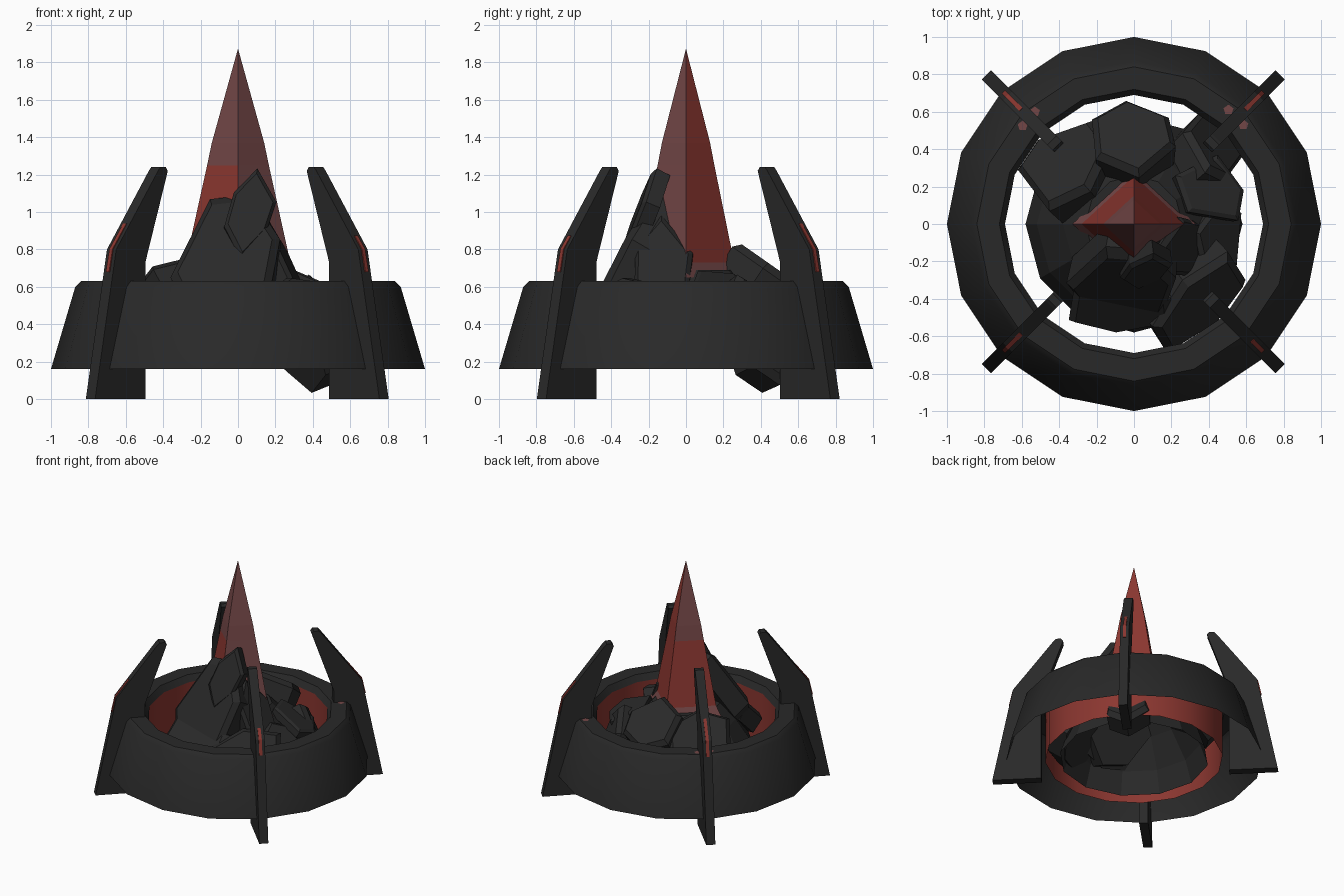
import bpy, bmesh, math, random
from mathutils import Vector, Matrix

if "Cube" in bpy.data.objects:
    bpy.data.objects.remove(bpy.data.objects["Cube"])

random.seed(4)


def material(name, rgb):
    m = bpy.data.materials.new(name)
    m.diffuse_color = (*rgb, 1)
    m.use_nodes = True
    m.node_tree.nodes["Principled BSDF"].inputs["Base Color"].default_value = m.diffuse_color
    return m


STONE = material("dark stone", (0.022, 0.022, 0.022))
RED = material("glowing red", (0.26, 0.038, 0.03))
PINK = material("dusty red", (0.17, 0.062, 0.062))


def finish(name, bm, *mats, normals=True):
    if normals:
        bmesh.ops.recalc_face_normals(bm, faces=bm.faces)
    me = bpy.data.meshes.new(name)
    bm.to_mesh(me)
    bm.free()
    ob = bpy.data.objects.new(name, me)
    bpy.context.collection.objects.link(ob)
    for m in mats:
        me.materials.append(m)
    return ob


def lathe(profile, sides, bm, mat_of=lambda seg, side: 0):
    """Open shell of rings (radius, z) joined by quads."""
    rings = [[bm.verts.new((r * math.cos(2 * math.pi * i / sides),
                            r * math.sin(2 * math.pi * i / sides), z))
              for i in range(sides)] for r, z in profile]
    for s in range(len(rings) - 1):
        a, b = rings[s], rings[s + 1]
        for i in range(sides):
            j = (i + 1) % sides
            f = bm.faces.new((a[i], a[j], b[j], b[i]))
            f.material_index = mat_of(s, i)
    return rings


# Outer ring: sloping skirt, bevelled rim, red inner wall, open underneath
bm = bmesh.new()
lathe([(1.0, 0.16), (0.87, 0.60), (0.84, 0.63), (0.72, 0.63), (0.69, 0.58), (0.69, 0.16)],
      16, bm, lambda s, i: 1 if s == 4 else 0)
ring = finish("outer_ring", bm, STONE, RED, normals=False)
bpy.context.view_layer.objects.active = ring
ring.select_set(True)
bpy.ops.object.shade_smooth_by_angle(angle=math.radians(30))
ring.select_set(False)

# Rock mound, an open hollow cone with a closed top
bm = bmesh.new()
tops = lathe([(0.58, 0.16), (0.52, 0.34), (0.38, 0.56), (0.26, 0.69)], 12, bm)
bm.faces.new(tops[-1])
finish("rock_mound", bm, STONE, normals=False)


# Red crystal: four-sided spike, each side coloured by height and direction
def crystal_colour(seg, side):
    if seg == 0:                      # flared foot
        return 1
    if seg == 1:                      # lower part
        return 1 if side == 3 else 0
    return 0 if side == 0 else 1      # upper part


bm = bmesh.new()
lathe([(0.33, 0.65), (0.28, 0.73), (0.165, 1.25), (0.14, 1.37), (0.001, 1.87)],
      4, bm, crystal_colour)
for v in bm.verts:
    v.co.y *= 0.92
finish("crystal_spike", bm, RED, PINK)


# Four upright fins on the diagonals, with a red streak on the outer edge
FIN = [(0.73, 0), (1.11, 0), (0.95, 0.80), (0.63, 1.225), (0.615, 1.24),
       (0.575, 1.24), (0.56, 1.22), (0.73, 0.73)]


def plate(name, profile, thick, mat, turn):
    bm = bmesh.new()
    f = bm.faces.new([bm.verts.new((r, -thick / 2, z)) for r, z in profile])
    side = bmesh.ops.extrude_face_region(bm, geom=[f])
    bmesh.ops.translate(bm, vec=(0, thick, 0),
                        verts=[g for g in side["geom"] if isinstance(g, bmesh.types.BMVert)])
    bm.transform(Matrix.Translation((-0.004, 0.012, 0)) @ Matrix.Rotation(turn, 4, 'Z'))
    return finish(name, bm, mat)


for k in range(4):
    turn = math.radians(45 + 90 * k)
    plate(f"fin_{k}", FIN, 0.07, STONE, turn)
    top = (0.90, 0.874) if k == 3 else (0.85, 0.94)
    plate(f"fin_streak_{k}", [(0.97, 0.68), (0.982, 0.68), (0.955, 0.803), (top[0], top[1]),
                              (top[0] - 0.01, top[1] - 0.01), (0.94, 0.80)], 0.024, RED, turn)

# Dusty red flecks on the rim beside the back fins
for i, (x, y) in enumerate([(-0.53, 0.60), (-0.595, 0.525), (0.505, 0.61), (0.585, 0.53)]):
    bm = bmesh.new()
    bmesh.ops.create_circle(bm, cap_ends=True, segments=5, radius=0.028)
    bm.transform(Matrix.Translation((x, y, 0.634)))
    finish(f"rim_fleck_{i}", bm, PINK)


# Rock slabs: chipped angular plates facing a heading and a pitch
def slab(name, centre, size, heading, pitch, roll=0, sides=6):
    bm = bmesh.new()
    w, h, t = size
    for i in range(sides):
        a = 2 * math.pi * (i + random.uniform(-0.2, 0.2)) / sides + 0.5
        k = random.uniform(0.52, 0.62)
        x, y = w * k * math.cos(a), h * k * math.sin(a)
        for s, z in ((0.96, -0.5), (1.0, 0.3), (0.86, 0.5)):
            bm.verts.new((x * s, y * s, z * t))
    hull = bmesh.ops.convex_hull(bm, input=bm.verts)
    loose = {g for g in hull["geom_interior"] + hull["geom_unused"]
             if isinstance(g, bmesh.types.BMVert)}
    bmesh.ops.delete(bm, geom=list(loose), context='VERTS')
    bmesh.ops.dissolve_limit(bm, angle_limit=0.03, verts=bm.verts, edges=bm.edges)
    a, e = math.radians(heading), math.radians(pitch)
    n = Vector((math.cos(a) * math.cos(e), math.sin(a) * math.cos(e), math.sin(e)))
    u = Vector((-math.sin(a), math.cos(a), 0))
    rot = Matrix((u, n.cross(u), n)).transposed().to_4x4()
    bm.transform(Matrix.Translation(centre) @ rot @ Matrix.Rotation(math.radians(roll), 4, 'Z'))
    finish(name, bm, STONE)


slab("front_boulder", (-0.04, -0.27, 0.69), (0.52, 0.82, 0.20), -98, 28, -4, 7)
slab("front_peak", (0.06, -0.22, 0.98), (0.22, 0.44, 0.10), -85, 20, -14)
slab("front_foot", (-0.08, -0.41, 0.50), (0.55, 0.34, 0.16), -95, 45)
slab("left_back_boulder", (-0.34, 0.30, 0.54), (0.50, 0.46, 0.20), 132, 52)
slab("back_boulder", (0.00, 0.42, 0.62), (0.42, 0.46, 0.20), 90, 55, 8)
slab("right_back_boulder", (0.38, 0.37, 0.36), (0.36, 0.60, 0.18), 42, 22, 8)
slab("right_crag", (0.23, -0.12, 0.68), (0.28, 0.52, 0.12), -8, 25)
slab("front_right_boulder", (0.32, -0.37, 0.43), (0.60, 0.42, 0.20), -52, 38, 10)
slab("right_flat_slab", (0.40, 0.18, 0.58), (0.40, 0.36, 0.07), 28, 62, 10, 5)
slab("right_low_slab", (0.44, -0.08, 0.47), (0.36, 0.34, 0.10), -12, 48, 0, 5)
